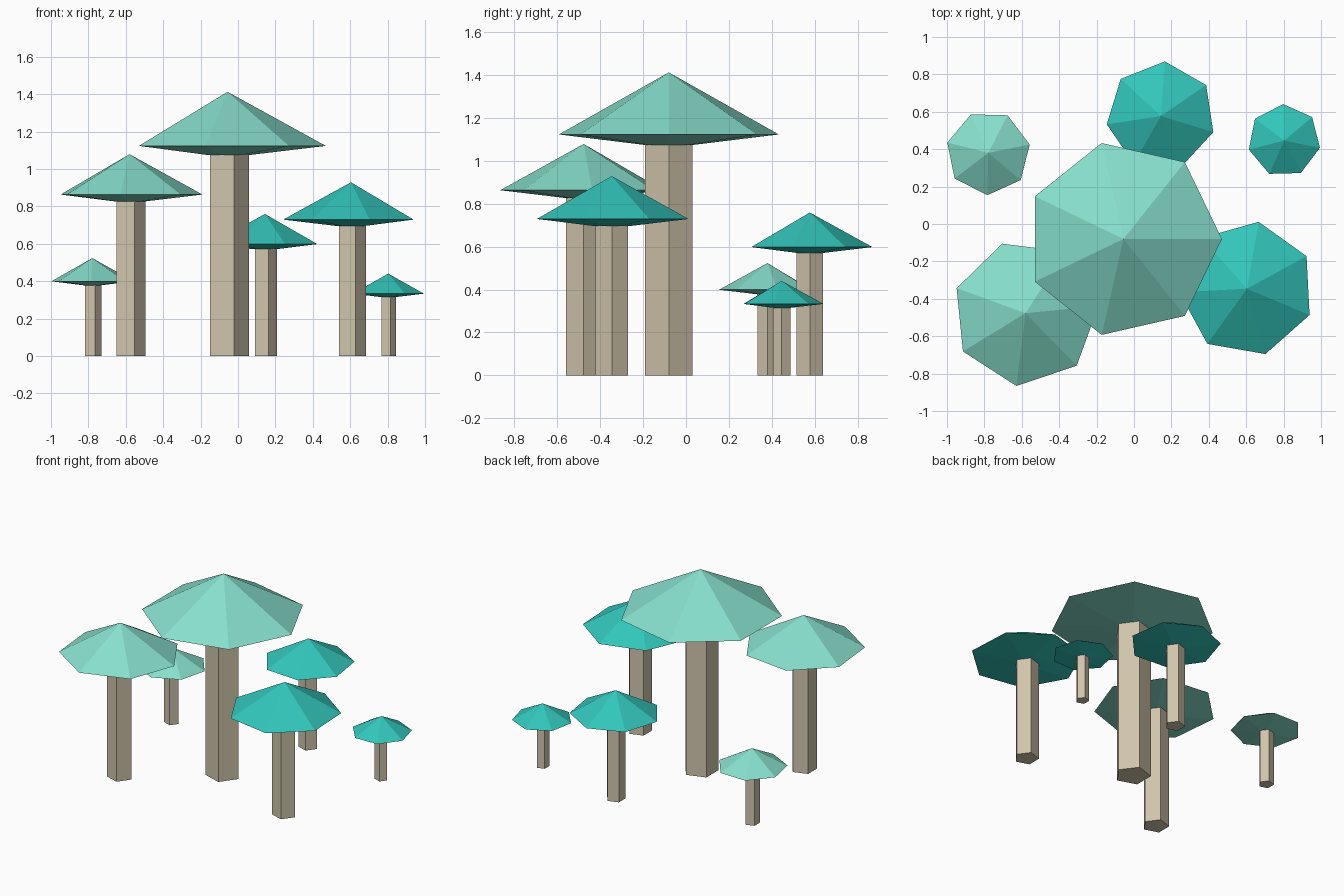
import bpy, bmesh
from math import cos, sin, tau

if "Cube" in bpy.data.objects:
    bpy.data.objects.remove(bpy.data.objects["Cube"])


def material(name, rgb):
    m = bpy.data.materials.new(name)
    m.diffuse_color = (*rgb, 1)
    m.use_nodes = True
    m.node_tree.nodes["Principled BSDF"].inputs["Base Color"].default_value = m.diffuse_color
    return m


MINT = material("mint", (0.242, 0.738, 0.610))
TEAL = material("teal", (0.032, 0.565, 0.497))
BEIGE = material("beige", (0.631, 0.558, 0.413))


def lathe(name, rings, sides, turn, location, mat):
    """Faceted solid from (radius, height) rings; radius 0 makes a tip."""
    bm = bmesh.new()
    loops = []
    for r, z in rings:
        if r == 0:
            loops.append([bm.verts.new((0, 0, z))])
        else:
            loops.append([bm.verts.new((r * cos(turn + tau * i / sides),
                                        r * sin(turn + tau * i / sides), z))
                          for i in range(sides)])
    for a, b in zip(loops, loops[1:]):
        for i in range(sides):
            j = (i + 1) % sides
            if len(b) == 1:
                bm.faces.new((a[i], a[j], b[0]))
            else:
                bm.faces.new((a[i], a[j], b[j], b[i]))
    for loop in (loops[0], loops[-1]):
        if len(loop) > 1:
            bm.faces.new(loop)
    bmesh.ops.recalc_face_normals(bm, faces=bm.faces)
    mesh = bpy.data.meshes.new(name)
    bm.to_mesh(mesh)
    bm.free()
    mesh.materials.append(mat)
    ob = bpy.data.objects.new(name, mesh)
    ob.location = location
    bpy.context.collection.objects.link(ob)


def mushroom(label, x, y, rim, r, turn, mat):
    stem_r = 0.22 * r
    # five-sided stem
    lathe(label + "_stem", [(stem_r, 0), (stem_r, rim)], 5, 0, (x, y, 0), BEIGE)
    # seven-sided cap: shallow underside, wide rim, pointed top
    lathe(label + "_cap", [(stem_r, rim - 0.093 * r), (r, rim), (0, rim + 0.55 * r)],
          7, turn, (x, y, 0), mat)


# label, x, y, rim height, cap radius, cap turn, cap colour
for spec in (
    ("centre", -0.056, -0.08, 1.123, 0.526, 0.0, MINT),
    ("front_left", -0.58, -0.477, 0.863, 0.392, 0.1, MINT),
    ("back_left", -0.779, 0.38, 0.399, 0.226, 0.2, MINT),
    ("front_right", 0.604, -0.346, 0.729, 0.363, 0.5, TEAL),
    ("back", 0.144, 0.577, 0.598, 0.293, 0.6, TEAL),
    ("back_right", 0.803, 0.446, 0.333, 0.195, 0.7, TEAL),
):
    mushroom(*spec)
